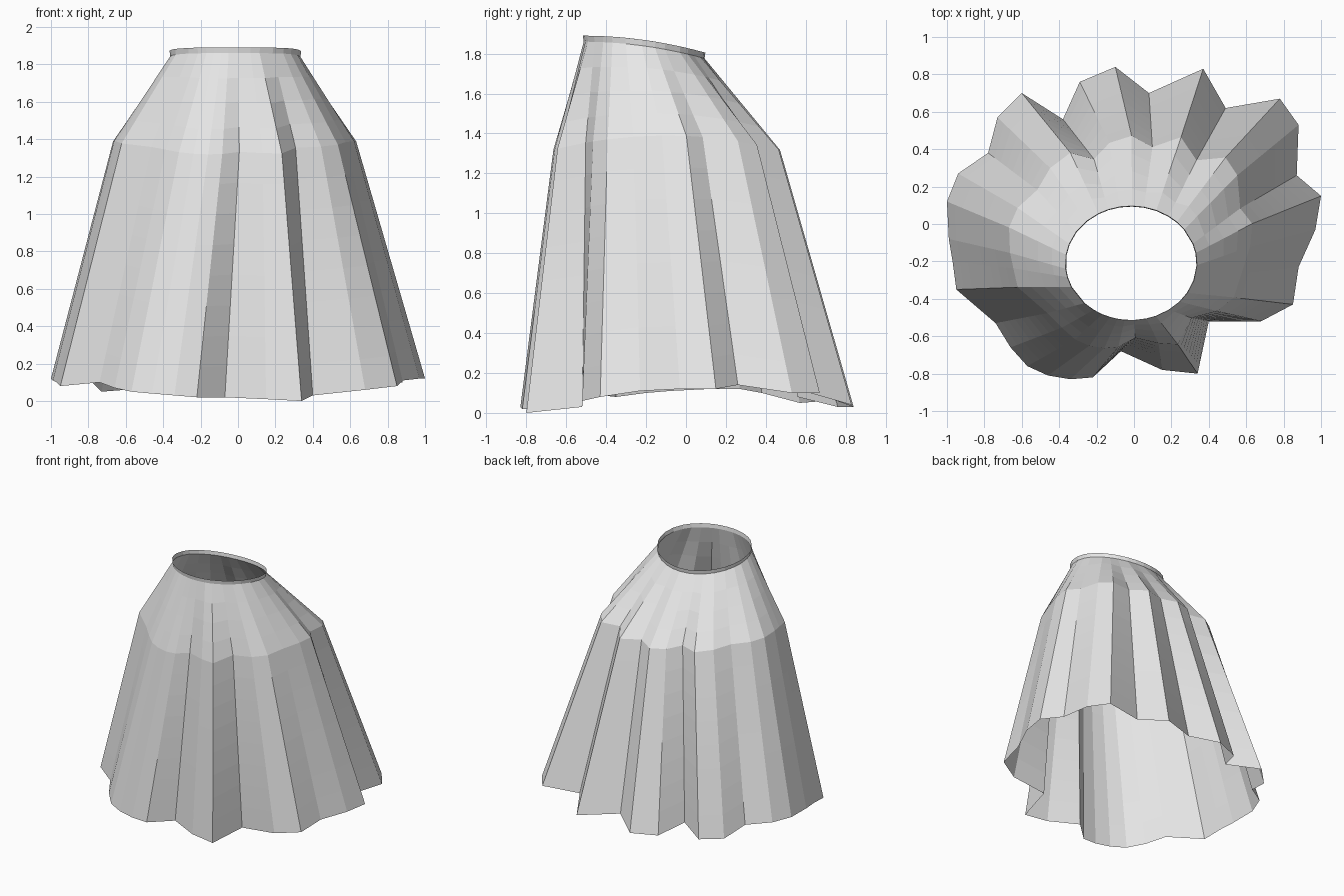
import bpy
import bmesh
from math import cos, sin, atan2, hypot
from mathutils import Vector

default_cube = bpy.data.objects.get("Cube")
if default_cube:
    bpy.data.objects.remove(default_cube, do_unlink=True)

# One plain cloth colour
cloth = bpy.data.materials.new("light grey cloth")
cloth.use_nodes = True
cloth.diffuse_color = (0.8, 0.8, 0.8, 1)
cloth.node_tree.nodes["Principled BSDF"].inputs["Base Color"].default_value = cloth.diffuse_color

# Pleated hem outline, counterclockwise from the left side
HEM = [
    (1, .15, .12), (.87, .26, .14), (.88, .53, .1), (.78, .67, .1),
    (.49, .62, .1), (.37, .83, .04), (.08, .7, .08), (-.1, .84, .03),
    (-.29, .76, .03), (-.38, .56, .08), (-.6, .7, .06), (-.73, .57, .05),
    (-.78, .38, .1), (-.94, .27, .12), (-1, .12, .12), (-.99, -.08, .11),
    (-.97, -.2, .1), (-.95, -.35, .08), (-.74, -.53, .1), (-.66, -.66, .07),
    (-.57, -.76, .05), (-.46, -.81, .04), (-.34, -.83, .03), (-.22, -.82, .02),
    (-.07, -.68, .02), (.15, -.78, .01), (.34, -.8, 0), (.4, -.52, .03),
    (.68, -.52, .06), (.85, -.43, .08), (.88, -.23, .11), (.97, -.03, .12),
]
HIP_CENTRE = Vector((-.02, -.1))
HIP_RADIUS = Vector((.65, .56))
WAIST_CENTRE = Vector((-.015, -.21))
WAIST_RADIUS = Vector((.353, .307))
BAND = .03


def hip_point(hem):
    """Draw the hem in to the hip and make the inward folds shallower."""
    x, y, _ = hem
    px = .57 * x + .08 * x ** 3 + .045 * (1 - 1.4 * x * x)
    py = .68 * y - .1
    u = (px - HIP_CENTRE.x) / HIP_RADIUS.x
    v = (py - HIP_CENTRE.y) / HIP_RADIUS.y
    r = hypot(u, v)
    push = r ** -.5 if r < 1 else 1
    u, v = u * push, v * push
    return Vector((HIP_CENTRE.x + u * HIP_RADIUS.x,
                   HIP_CENTRE.y + v * HIP_RADIUS.y,
                   1.39 - .07 * v * v))


def waist_point(hip, drop=0, inset=0):
    """Project a fold onto the oval waist, which dips at the back."""
    angle = atan2((hip.y - HIP_CENTRE.y) / HIP_RADIUS.y,
                  (hip.x - HIP_CENTRE.x) / HIP_RADIUS.x)
    x = WAIST_CENTRE.x + (WAIST_RADIUS.x - inset) * cos(angle)
    y = WAIST_CENTRE.y + (WAIST_RADIUS.y - inset) * sin(angle)
    back = (y - WAIST_CENTRE.y + WAIST_RADIUS.y) / (2 * WAIST_RADIUS.y)
    return Vector((x, y, 1.89 - .085 * back * back - drop))


def blend_rows(lower, upper, steps):
    return [[a.lerp(b, i / steps) for a, b in zip(lower, upper)] for i in range(steps)]


def loft(name, rings):
    """Join closed rings of points into an open sheet."""
    bm = bmesh.new()
    rows = [[bm.verts.new(p) for p in ring] for ring in rings]
    for low, high in zip(rows, rows[1:]):
        for i in range(len(low)):
            j = (i + 1) % len(low)
            bm.faces.new((low[i], low[j], high[j], high[i]))
    mesh = bpy.data.meshes.new(name)
    bm.to_mesh(mesh)
    bm.free()
    mesh.materials.append(cloth)
    obj = bpy.data.objects.new(name, mesh)
    bpy.context.collection.objects.link(obj)
    return obj


hem = [Vector(p) for p in HEM]
hip = [hip_point(p) for p in hem]
band_bottom = [waist_point(p, drop=BAND, inset=.004) for p in hip]
band_top = [waist_point(p) for p in hip]

# Long pleats and the fitted yoke above the hip
loft("pleated_skirt", blend_rows(hem, hip, 8) + blend_rows(hip, band_bottom, 4) + [band_bottom])

# Narrow upright waistband
loft("waistband", [band_bottom, band_top])
